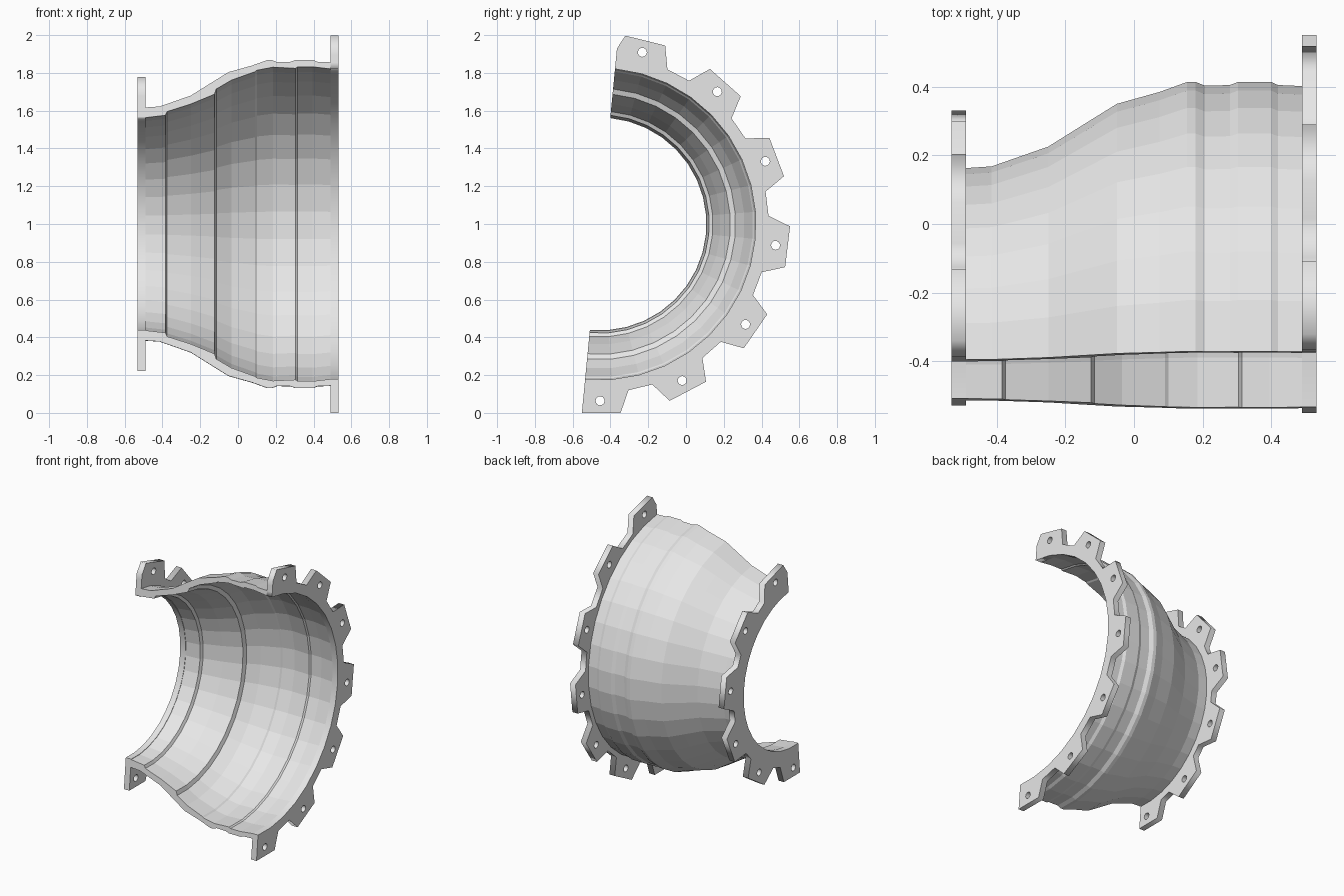
import bpy, bmesh
from math import sin, cos, pi, radians
from mathutils import Matrix, Vector

if "Cube" in bpy.data.objects:
    bpy.data.objects.remove(bpy.data.objects["Cube"], do_unlink=True)

# The half pipe turns about an axis along x; its split plane leans slightly
AXIS_Y, AXIS_Z = -0.455, 1.0
START = radians(-95.5)
SIDES = 36
END_X, INNER_X = 0.5325, 0.49

grey = bpy.data.materials.new("light grey")
grey.use_nodes = True
grey.diffuse_color = (0.8, 0.8, 0.8, 1)
grey.node_tree.nodes["Principled BSDF"].inputs["Base Color"].default_value = (0.8, 0.8, 0.8, 1)


def add_object(name, bm):
    bmesh.ops.recalc_face_normals(bm, faces=bm.faces)
    mesh = bpy.data.meshes.new(name)
    bm.to_mesh(mesh)
    bm.free()
    mesh.materials.append(grey)
    obj = bpy.data.objects.new(name, mesh)
    bpy.context.collection.objects.link(obj)
    return obj


def circle(radius, sides, centre=(0, 0), start=START):
    return [(centre[0] + radius * cos(start + 2 * pi * i / sides),
             centre[1] + radius * sin(start + 2 * pi * i / sides)) for i in range(sides)]


def polar(radius, angle):
    return radius * cos(angle), radius * sin(angle)


# Stepped shell: closed wall section (x, radius) swept through half a turn
outer = [(-0.49, 0.62), (-0.415, 0.625), (-0.25, 0.683), (-0.14, 0.752),
         (-0.05, 0.808), (0.075, 0.843), (0.155, 0.872), (0.18, 0.872),
         (0.207, 0.861), (0.28, 0.863), (0.303, 0.872), (0.40, 0.872),
         (0.42, 0.863), (0.49, 0.86)]
inner = [(-0.49, 0.566), (-0.385, 0.578), (-0.375, 0.598), (-0.25, 0.638),
         (-0.125, 0.69), (-0.115, 0.718), (-0.035, 0.765), (0.09, 0.81),
         (0.10, 0.818), (0.185, 0.834), (0.305, 0.828), (0.315, 0.836),
         (0.395, 0.836), (0.49, 0.825)]
section = outer + inner[::-1]

bm = bmesh.new()
rings = []
for i in range(SIDES // 2 + 1):
    a = START + 2 * pi * i / SIDES
    rings.append([bm.verts.new((x, AXIS_Y + r * cos(a), AXIS_Z + r * sin(a))) for x, r in section])
n = len(section)
for r0, r1 in zip(rings, rings[1:]):
    for j in range(n):
        k = (j + 1) % n
        bm.faces.new((r0[j], r0[k], r1[k], r1[j]))
bm.faces.new(rings[0])
bm.faces.new(rings[-1])
add_object("pipe_shell", bm)


# Flange: notched ring with bolt holes, extruded and cut in half
def flange(name, x0, x1, bore, tip, tabs):
    root, bolt = tip - 0.113, tip - 0.07
    half_tip, half_root = 0.109 / tip, 0.151 / root
    outline, loops = [], [circle(bore, SIDES)]
    for i in range(tabs):
        mid = -pi / 2 + 2 * pi * i / tabs
        outline += [polar(root, mid - half_root), polar(tip, mid - half_tip),
                    polar(tip, mid + half_tip), polar(root, mid + half_root)]
        loops.append(circle(0.024, 12, polar(bolt, mid)))
    loops.append(outline)

    curve = bpy.data.curves.new(name + "_outline", "CURVE")
    curve.dimensions = "2D"
    curve.fill_mode = "BOTH"
    curve.extrude = (x1 - x0) / 2
    for loop in loops:
        spline = curve.splines.new("POLY")
        spline.points.add(len(loop) - 1)
        for point, (u, v) in zip(spline.points, loop):
            point.co = (u, v, 0, 1)
        spline.use_cyclic_u = True
    helper = bpy.data.objects.new(name + "_outline", curve)
    bpy.context.collection.objects.link(helper)
    bpy.context.view_layer.update()
    evaluated = helper.evaluated_get(bpy.context.evaluated_depsgraph_get())
    bm = bmesh.new()
    bm.from_mesh(evaluated.to_mesh())
    evaluated.to_mesh_clear()
    bpy.data.objects.remove(helper, do_unlink=True)

    bmesh.ops.remove_doubles(bm, verts=bm.verts, dist=0.0002)
    cut = bmesh.ops.bisect_plane(
        bm, geom=bm.verts[:] + bm.edges[:] + bm.faces[:], dist=0.0001,
        plane_co=(0, 0, 0), plane_no=Vector((sin(START), -cos(START), 0)),
        clear_outer=True)
    rim = [e for e in cut["geom_cut"] if isinstance(e, bmesh.types.BMEdge)]
    bmesh.ops.holes_fill(bm, edges=[e for e in rim if e.is_boundary], sides=0)

    # Stand the flat outline across the pipe axis
    turn = Matrix(((0, 0, 1, (x0 + x1) / 2), (1, 0, 0, AXIS_Y), (0, 1, 0, AXIS_Z), (0, 0, 0, 1)))
    bm.transform(turn)
    add_object(name, bm)


flange("large_flange", INNER_X, END_X, 0.825, 1.006, 13)
flange("small_flange", -END_X, -INNER_X, 0.563, 0.786, 11)
